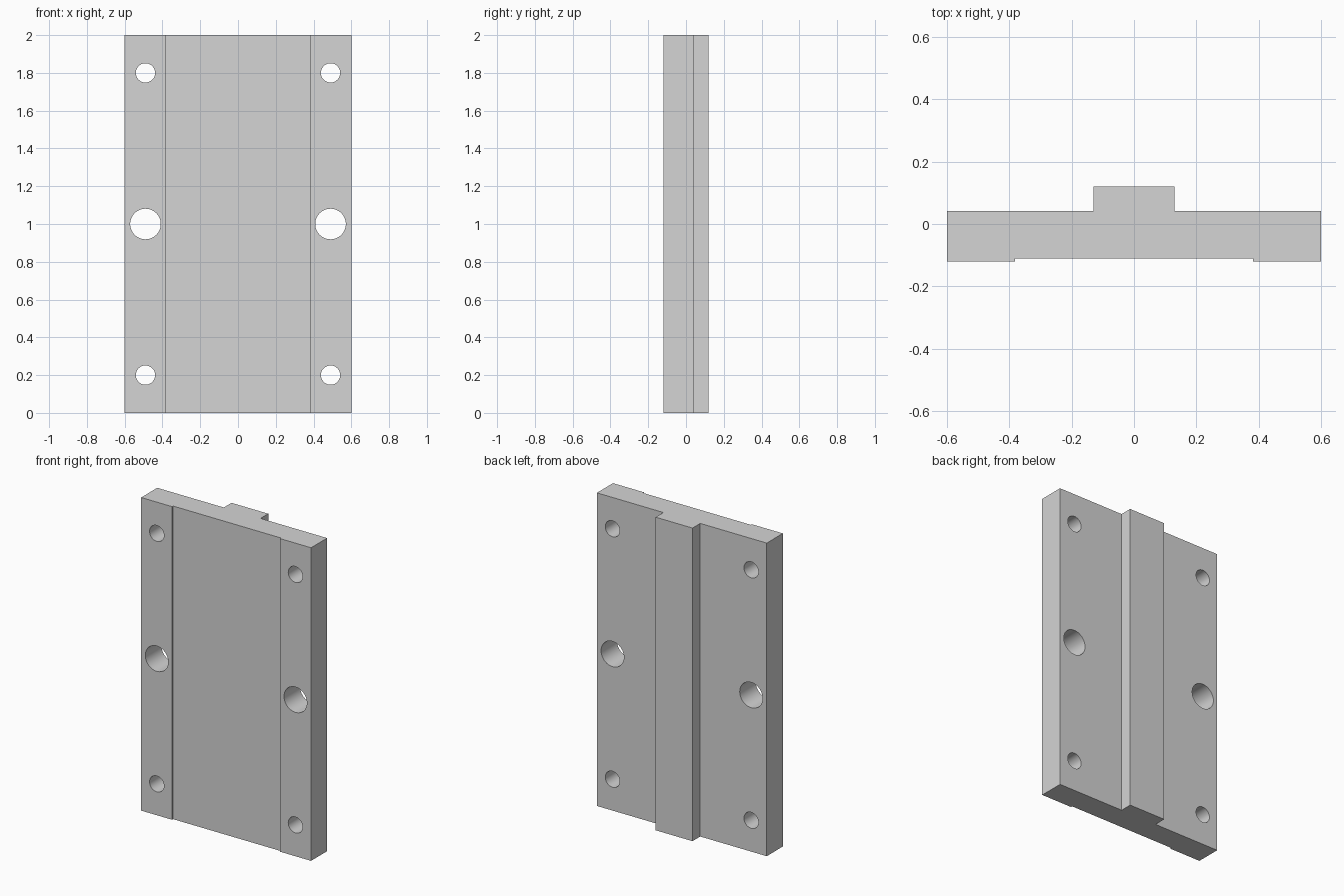
import bpy
import bmesh
import math

cube = bpy.data.objects.get("Cube")
if cube:
    bpy.data.objects.remove(cube, do_unlink=True)

HEIGHT = 2.0
FRONT, RECESS, BACK, RIB = -0.12, -0.11, 0.042, 0.12
HALF_WIDTH, HALF_RECESS, HALF_RIB = 0.6, 0.381, 0.13

# Plain light grey metal
grey = bpy.data.materials.new("light grey metal")
grey.use_nodes = True
colour = (0.66, 0.66, 0.66, 1)
grey.diffuse_color = colour
grey.node_tree.nodes["Principled BSDF"].inputs["Base Color"].default_value = colour


def make_object(name, bm):
    bmesh.ops.recalc_face_normals(bm, faces=bm.faces)
    mesh = bpy.data.meshes.new(name)
    bm.to_mesh(mesh)
    bm.free()
    obj = bpy.data.objects.new(name, mesh)
    bpy.context.collection.objects.link(obj)
    mesh.materials.append(grey)
    return obj


def extrude_profile(bm, points, offset):
    face = bm.faces.new([bm.verts.new(p) for p in points])
    result = bmesh.ops.extrude_face_region(bm, geom=[face])
    moved = [v for v in result["geom"] if isinstance(v, bmesh.types.BMVert)]
    bmesh.ops.translate(bm, verts=moved, vec=offset)


# Plate profile: shallow front recess and raised back rib, mirrored across x
half = [(HALF_RECESS, RECESS), (HALF_RECESS, FRONT), (HALF_WIDTH, FRONT),
        (HALF_WIDTH, BACK), (HALF_RIB, BACK), (HALF_RIB, RIB)]
outline = half + [(-x, y) for x, y in reversed(half)]
bm = bmesh.new()
extrude_profile(bm, [(x, y, 0) for x, y in outline], (0, 0, HEIGHT))
plate = make_object("mounting_plate", bm)

# Through holes: small at the corners, large at mid height
bm = bmesh.new()
for side in (-1, 1):
    for z, radius in ((0.2, 0.051), (1.0, 0.081), (1.8, 0.051)):
        angles = [math.tau * i / 48 for i in range(48)]
        ring = [(side * 0.49 + radius * math.cos(a), -0.3, z + radius * math.sin(a))
                for a in angles]
        extrude_profile(bm, ring, (0, 0.6, 0))
cutter = make_object("hole_cutter", bm)

cut = plate.modifiers.new("holes", "BOOLEAN")
cut.operation = "DIFFERENCE"
cut.solver = "EXACT"
cut.object = cutter

# Apply the cut and discard the helper
bpy.ops.object.select_all(action="DESELECT")
bpy.context.view_layer.objects.active = plate
plate.select_set(True)
bpy.ops.object.modifier_apply(modifier=cut.name)
bpy.data.objects.remove(cutter, do_unlink=True)
bpy.ops.object.shade_smooth_by_angle(angle=math.radians(30))
